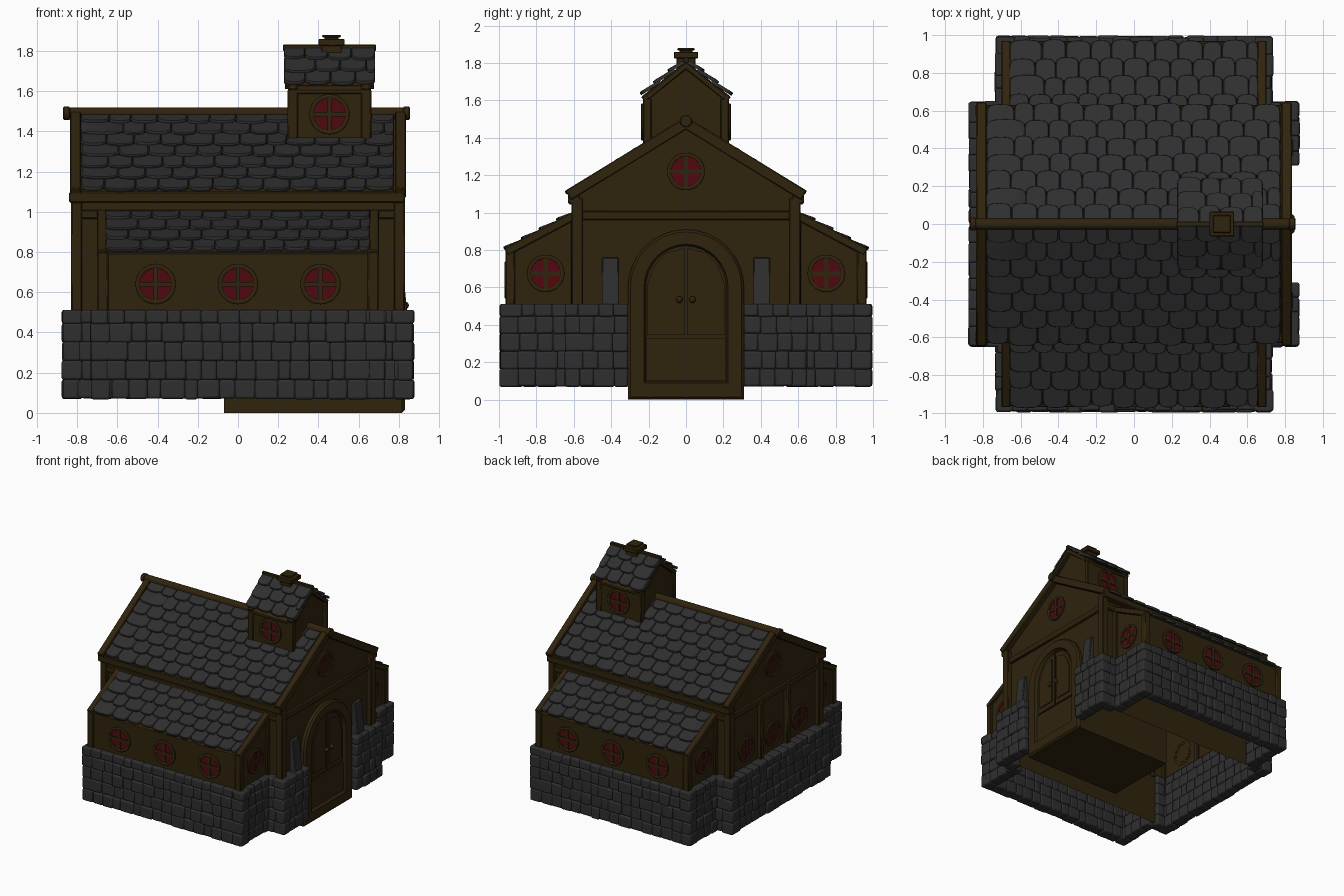
import bpy, bmesh, math, random
from mathutils import Vector, Matrix

if "Cube" in bpy.data.objects:
    bpy.data.objects.remove(bpy.data.objects["Cube"])
random.seed(4)

def material(name, rgb):
    m = bpy.data.materials.new(name)
    m.diffuse_color = (*rgb, 1)
    m.use_nodes = True
    m.node_tree.nodes["Principled BSDF"].inputs["Base Color"].default_value = m.diffuse_color
    return m

WOOD = material("dark wood", (0.029, 0.017, 0.004))
STONE = material("grey stone", (0.028, 0.028, 0.0285))
GLASS = material("red glass", (0.078, 0.003, 0.005))

def finish(name, bm, mats, bevel=0, segs=1, smooth=True):
    bmesh.ops.recalc_face_normals(bm, faces=bm.faces)
    me = bpy.data.meshes.new(name)
    bm.to_mesh(me)
    bm.free()
    ob = bpy.data.objects.new(name, me)
    bpy.context.collection.objects.link(ob)
    for m in mats:
        me.materials.append(m)
    if bevel:
        b = ob.modifiers.new("bevel", 'BEVEL')
        b.width, b.segments = bevel, segs
    if smooth:
        bpy.context.view_layer.objects.active = ob
        ob.select_set(True)
        bpy.ops.object.shade_smooth_by_angle(angle=math.radians(40))
        ob.select_set(False)
    return ob

def box(bm, lo, hi):
    lo, hi = Vector(lo), Vector(hi)
    s = hi - lo
    return bmesh.ops.create_cube(bm, size=1, matrix=Matrix.Translation((lo + hi) / 2)
                                 @ Matrix.Diagonal((abs(s.x), abs(s.y), abs(s.z), 1)))['verts']

def bar(bm, p, q, w, h):
    """Box from p to q in a yz plane, w wide along x, h thick."""
    p, q = Vector(p), Vector(q)
    d = (q - p).normalized()
    x = Vector((1, 0, 0))
    m = Matrix((x, d, x.cross(d))).transposed().to_4x4()
    bmesh.ops.create_cube(bm, size=1, matrix=Matrix.Translation((p + q) / 2) @ m
                          @ Matrix.Diagonal((w, (q - p).length, h, 1)))

def rod(bm, x0, x1, y, z, r):
    bmesh.ops.create_cone(bm, cap_ends=True, segments=14, radius1=r, radius2=r, depth=x1 - x0,
        matrix=Matrix.Translation(((x0 + x1) / 2, y, z)) @ Matrix.Rotation(math.pi / 2, 4, 'Y'))

def prism(bm, prof, x0, x1, bottomless=False):
    """Extrude a (y, z) outline along x."""
    a = [bm.verts.new((x0, *p)) for p in prof]
    b = [bm.verts.new((x1, *p)) for p in prof]
    bm.faces.new(a)
    bm.faces.new(b)
    n = len(prof)
    for i in range(n):
        j = (i + 1) % n
        if bottomless and abs(prof[i][1] - prof[j][1]) < 1e-6:
            continue
        bm.faces.new((a[i], a[j], b[j], b[i]))

# Walls: hall, side aisles, roof turret
bm = bmesh.new()
prism(bm, [(0.58, 0.09), (0.58, 1.11), (0, 1.468), (-0.58, 1.11), (-0.58, 0.09)], -0.79, 0.79, True)
finish("hall_walls", bm, [WOOD], smooth=False)
bm = bmesh.new()
for s in (1, -1):
    prism(bm, [(s * .58, .09), (s * .955, .09), (s * .955, .79), (s * .58, .985)], -.68, .68, True)
finish("aisle_walls", bm, [WOOD], smooth=False)
bm = bmesh.new()
prism(bm, [(.225, 1.3), (.225, 1.612), (0, 1.785), (-.225, 1.612), (-.225, 1.3)], .265, .645, True)
finish("turret_walls", bm, [WOOD], smooth=False)

# Stone base laid in five courses
ROWS = (0.07, 0.163, 0.258, 0.352, 0.444, 0.51)
bm = bmesh.new()

def stone_wall(axis, a, b, outer):
    """Courses from a to b along an axis; outer is the face position on the other axis."""
    sg = 1 if outer > 0 else -1
    for z0, z1 in zip(ROWS, ROWS[1:]):
        n = max(1, round((b - a) / 0.092))
        cuts = [a] + [a + (b - a) * (i + random.uniform(-.22, .22)) / n for i in range(1, n)] + [b]
        for c0, c1 in zip(cuts, cuts[1:]):
            o = outer + sg * random.uniform(-.006, .008)
            i = outer - sg * 0.095
            j = random.uniform(-.003, .003)
            lo, hi = (c0 - .001, i, z0 + j), (c1 + .001, o, z1 + .002)
            if axis == 'y':
                lo, hi = (i, c0 - .001, z0 + j), (o, c1 + .001, z1 + .002)
            box(bm, lo, hi)

for s in (1, -1):
    stone_wall('x', -.73, .73, s * .99)
    for e in (1, -1):
        stone_wall('y', *sorted((s * .60, s * .99)), e * .73)
        stone_wall('x', *sorted((e * .70, e * .87)), s * .645)
    stone_wall('y', *sorted((s * .31, s * .645)), .87)
stone_wall('y', -.645, .645, -.87)
finish("stone_base", bm, [STONE], 0.011, 2)

# Tapered stone posts beside the door
bm = bmesh.new()
for s in (1, -1):
    for v in box(bm, (.77, s * .36, .33), (.86, s * .45, .76)):
        if v.co.z > .5 and v.co.x > .8:
            v.co.x = .815
finish("door_posts", bm, [STONE], 0.005)

# Roofs: wooden boards with rows of rounded tiles
def tile(bm, o, v, n, u0, u1, v0, v1):
    w, mid = (u1 - u0) / 2, (u0 + u1) / 2
    outline = [(-w, v0), (w, v0)]
    for i in range(9):
        t = math.pi * i / 8
        c, sn = math.cos(t), math.sin(t)
        outline.append((w * math.copysign(abs(c) ** .7, c), v1 - .042 + .042 * sn ** .8))
    rings = []
    for k, lift in ((1, 0), (1, .012), (.93, .018)):
        ring = []
        for a, b in outline:
            vm = (v0 + v1) / 2
            bb = vm + (b - vm) * k
            h = lift + .016 * (bb - v0) / (v1 - v0)
            ring.append(bm.verts.new(o + Vector((mid + a * k, 0, 0)) + v * bb + n * h))
        rings.append(ring)
    bm.faces.new(rings[0])
    bm.faces.new(rings[2])
    m = len(outline)
    for r, q in zip(rings, rings[1:]):
        for i in range(m):
            bm.faces.new((r[i], r[(i + 1) % m], q[(i + 1) % m], q[i]))

def roof(name, x0, x1, top, low, rows):
    tiles, boards = bmesh.new(), bmesh.new()
    for s in (1, -1):
        p, q = Vector((0, s * top[0], top[1])), Vector((0, s * low[0], low[1]))
        v = (q - p).normalized()
        n = Vector((0, -v.z * s, abs(v.y)))
        length = (q - p).length
        step = length / rows
        mid = Vector(((x0 + x1) / 2, 0, 0)) - n * .012
        bar(boards, p + mid, q + mid - v * .02, x1 - x0 - .01, .024)
        for r in range(rows):
            cnt = round((x1 - x0) / .125)
            w = (x1 - x0) / cnt
            off = w / 2 * (r % 2)
            cuts = [x0] + [x0 + off + w * i + random.uniform(-.018, .018)
                           for i in range(1, cnt)] + [x1]
            for a, b in zip(cuts, cuts[1:]):
                e = random.uniform(-.008, .008)
                tile(tiles, p, v, n, a, b, max(0, step * r - .025), step * (r + 1) + e)
    finish(name + "_tiles", tiles, [STONE])
    finish(name + "_boards", boards, [WOOD], smooth=False)

roof("main_roof", -.78, .775, (0, 1.478), (.625, 1.09), 7)
roof("aisle_roof", -.66, .655, (.58, .993), (.958, .79), 4)
roof("turret_roof", .228, .682, (0, 1.802), (.228, 1.617), 3)

# Timber frame
bm = bmesh.new()
for s in (1, -1):
    box(bm, (-.84, s * .57, 1.045), (.83, s * .63, 1.1))           # eave beam
    box(bm, (-.79, s * .57, .965), (.79, s * .605, 1.01))           # wall plate
    for e in (1, -1):
        box(bm, (e * .775, s * .55, .45), (e * .83, s * .612, 1.08))      # hall corner post
        bar(bm, (e * .808, 0, 1.478), (e * .808, s * .63, 1.092), .055, .06)
        box(bm, (e * .645, s * .915, .45), (e * .70, s * .965, .80))      # aisle corner post
        bar(bm, (e * .677, s * .58, .993), (e * .677, s * .962, .79), .05, .045)
        box(bm, (e * .645, s * .575, .5), (e * .70, s * .615, .99))
        xc = .455 + e * .182
        box(bm, (xc - .026, s * .185, 1.33), (xc + .026, s * .23, 1.61))  # turret post
        bar(bm, (xc, 0, 1.787), (xc, s * .23, 1.605), .05, .035)
    box(bm, (-.775, s * .15, .5), (-.82, s * .195, .98))            # rear panel posts
    box(bm, (.25, s * .19, 1.585), (.66, s * .231, 1.612))
for e in (1, -1):
    box(bm, (e * .775, -.57, .96), (e * .81, .57, 1.01))            # gable cross beam
finish("timber_frame", bm, [WOOD], 0.006)
bm = bmesh.new()
rod(bm, -.86, .85, 0, 1.49, .03)
rod(bm, -.87, -.835, 0, 1.49, .034)
rod(bm, .82, .855, 0, 1.49, .034)
finish("ridge_beam", bm, [WOOD], 0.005)

# Chimney vent and ridge strip on the turret
bm = bmesh.new()
for h, z0, z1 in ((.05, 1.76, 1.83), (.065, 1.825, 1.86), (.035, 1.85, 1.87), (.047, 1.868, 1.88)):
    box(bm, (.465 - h, -h, z0), (.465 + h, h, z1))
box(bm, (.224, -.014, 1.80), (.686, .014, 1.832))
finish("chimney", bm, [WOOD], 0.004)

# Round windows with ring frame, cross bars and red glass
bm = bmesh.new()

def window(pos, angle):
    """Window whose outward direction is -y turned by angle about z."""
    t = bmesh.new()
    N = 28
    prof = ((.08, .002), (.08, -.011), (.085, -.015), (.095, -.015), (.1, -.011), (.1, .002))
    loops = [[t.verts.new((r * math.cos(2 * math.pi * i / N), y, r * math.sin(2 * math.pi * i / N)))
              for i in range(N)] for r, y in prof]
    for a, b in zip(loops, loops[1:]):
        for i in range(N):
            t.faces.new((a[i], a[(i + 1) % N], b[(i + 1) % N], b[i]))
    box(t, (-.011, -.012, -.082), (.011, -.001, .082))
    box(t, (-.082, -.0115, -.011), (.082, -.001, .011))
    disc = [t.verts.new((.082 * math.cos(2 * math.pi * i / N), -.004, .082 * math.sin(2 * math.pi * i / N)))
            for i in range(N)]
    t.faces.new(disc).material_index = 1
    t.transform(Matrix.Translation(pos) @ Matrix.Rotation(angle, 4, 'Z'))
    me = bpy.data.meshes.new("temp")
    t.to_mesh(me)
    t.free()
    bm.from_mesh(me)
    bpy.data.meshes.remove(me)

for s, ang in ((-1, 0), (1, math.pi)):
    for x in (-.41, 0, .41):
        window((x, s * .955, .64), ang)
    window((.455, s * .225, 1.485), ang)
    window((-.79, s * .345, .65), -math.pi / 2)
    for e in (1, -1):
        window((e * .68, s * .75, .675), e * math.pi / 2)
window((-.79, 0, .65), -math.pi / 2)
for e in (1, -1):
    window((e * .79, 0, 1.22), e * math.pi / 2)
finish("round_windows", bm, [WOOD, GLASS])

# Arched door block with recessed double doors
def arch(h, z0, spring, rise, n=16):
    return [(-h, z0), (h, z0)] + [(h * math.cos(math.pi * i / n), spring + rise * math.sin(math.pi * i / n))
                                  for i in range(n + 1)]

bm = bmesh.new()
rings = [[bm.verts.new((x, *p)) for p in pr] for x, pr in (
    (-.07, arch(.31, 0, .6, .31)), (.815, arch(.31, 0, .6, .31)), (.83, arch(.297, .014, .6, .297)),
    (.83, arch(.225, .09, .6, .232)), (.80, arch(.215, .1, .6, .222)))]
bm.faces.new(rings[0])
bm.faces.new(rings[-1])
for a, b in zip(rings, rings[1:]):
    for i in range(len(a)):
        j = (i + 1) % len(a)
        bm.faces.new((a[i], a[j], b[j], b[i]))
finish("door_frame", bm, [WOOD])
bm = bmesh.new()
box(bm, (.79, -.215, .10), (.812, .215, .33))
for s in (1, -1):
    leaf = [(s * .006, .345), (s * .205, .345), (s * .205, .62), (s * .175, .71), (s * .11, .785), (s * .006, .81)]
    prism(bm, leaf, .79, .810)
    prism(bm, [(s * (.105 + (abs(y) - .105) * .75), .57 + (z - .57) * .82) for y, z in leaf], .79, .818)
    bmesh.ops.create_uvsphere(bm, u_segments=12, v_segments=8, radius=.018,
                              matrix=Matrix.Translation((.832, s * .035, .535)))
finish("double_doors", bm, [WOOD])
